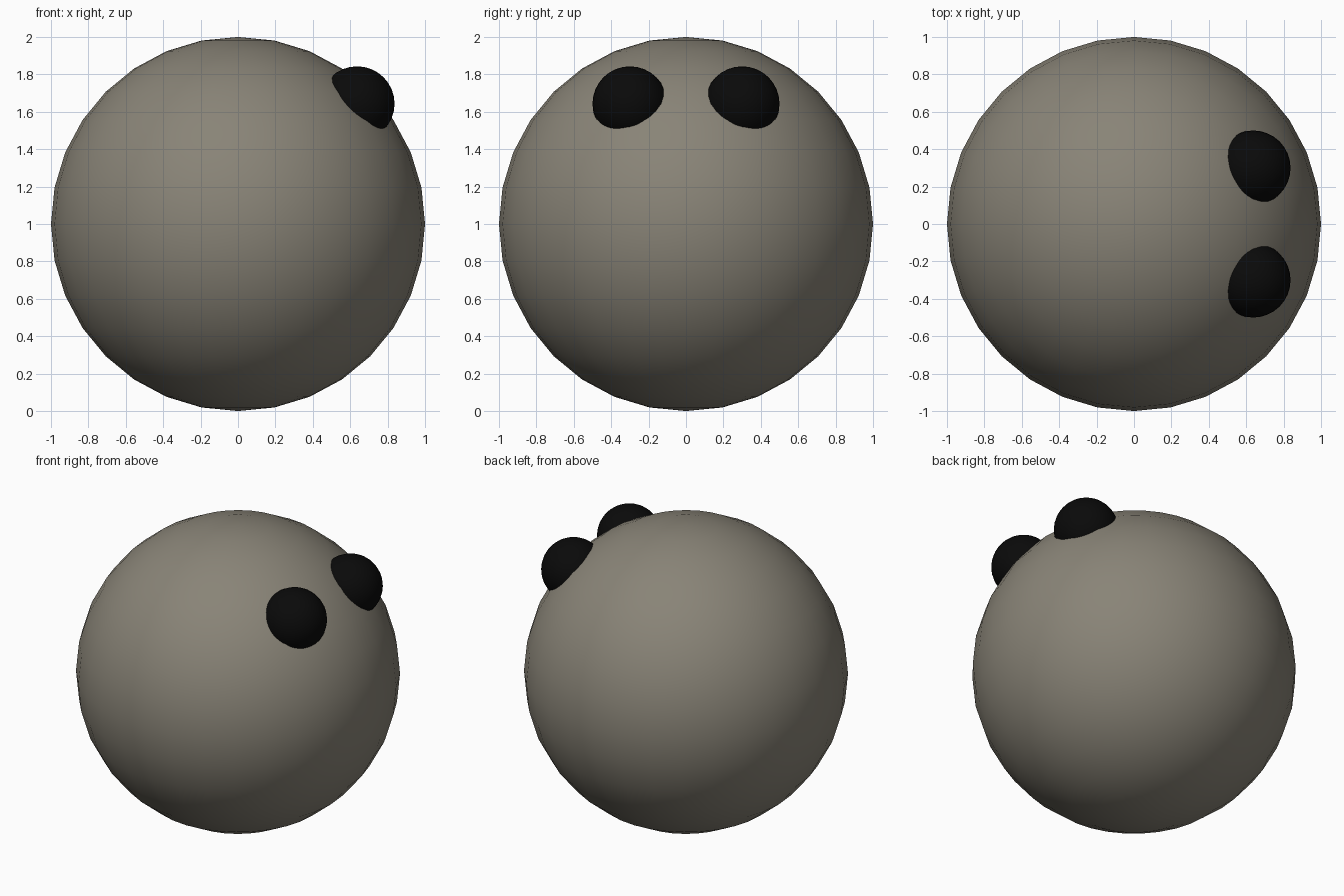
import bpy

if "Cube" in bpy.data.objects:
    bpy.data.objects.remove(bpy.data.objects["Cube"])


def material(name, rgb):
    m = bpy.data.materials.new(name)
    m.diffuse_color = (*rgb, 1.0)
    m.use_nodes = True
    m.node_tree.nodes["Principled BSDF"].inputs["Base Color"].default_value = m.diffuse_color
    return m


def ball(name, radius, location, mat):
    bpy.ops.mesh.primitive_uv_sphere_add(segments=32, ring_count=16,
                                         radius=radius, location=location)
    obj = bpy.context.object
    obj.name = name
    bpy.ops.object.shade_smooth()
    obj.data.materials.append(mat)
    return obj


stone = material("warm_grey", (0.25, 0.23, 0.185))
black = material("black", (0.003, 0.003, 0.003))

# Round body standing on the ground
ball("body", 1.0, (0, 0, 1), stone)

# Pair of eyes sunk halfway into the upper +x side
for name, side in (("left_eye", 1), ("right_eye", -1)):
    ball(name, 0.2, (0.637, 0.3 * side, 1.643), black)
